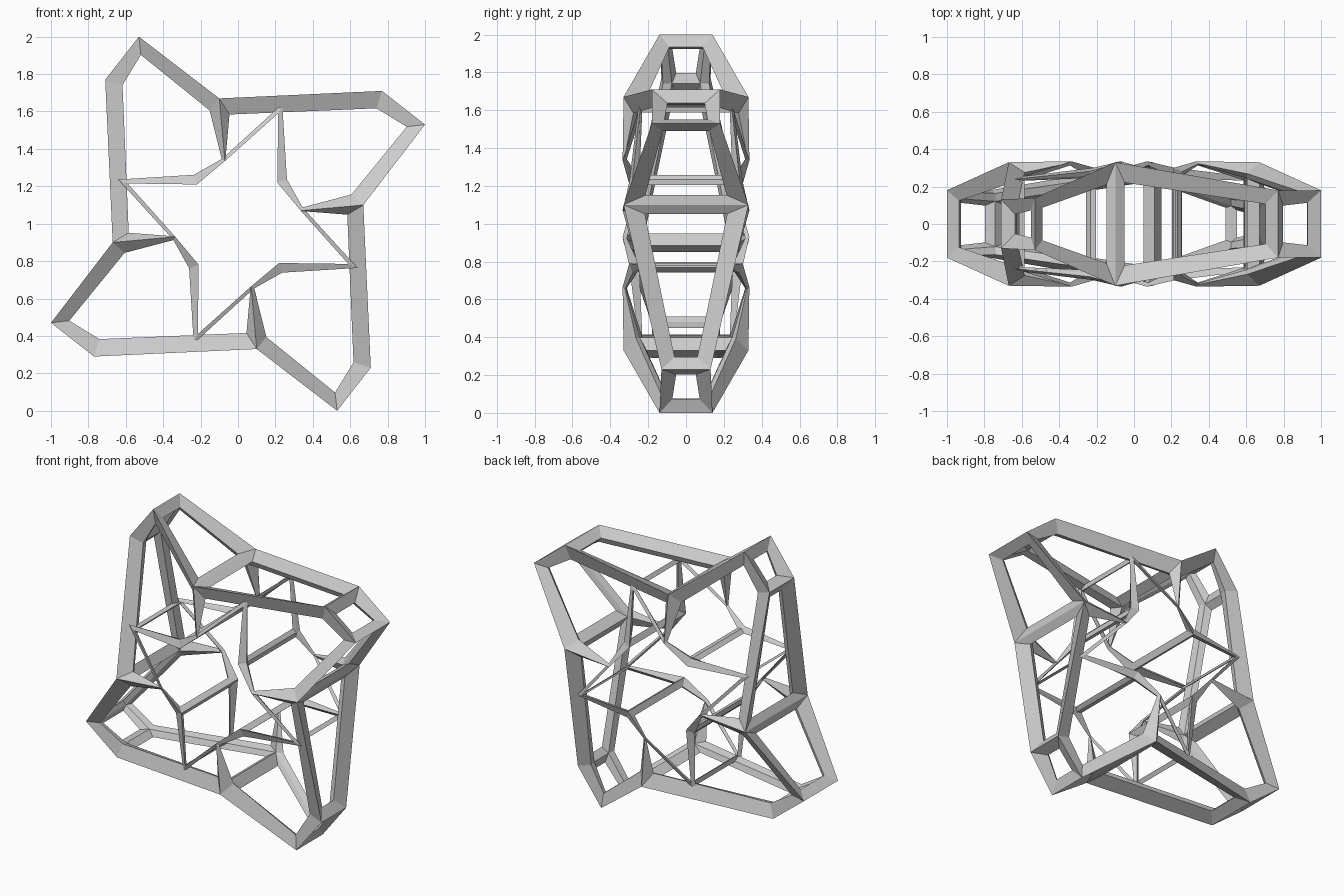
import bpy, bmesh

if "Cube" in bpy.data.objects:
    bpy.data.objects.remove(bpy.data.objects["Cube"])

# One quarter of the twisted star: (x, z relative to the hub, half depth)
A, B, C = (-.53, 1.0, .14), (-.71, .77, .13), (-.10, .67, .33)
D, E, F = (-.07, .335, .335), (.215, .59, .255), (.21, .22, .30)
WIDE_TIP = .18      # the left and right arms are deeper at their tips
OUTER, INNER = [B, A, C], [D, E, F]
WEIGHTS = [.95, .8, 1.0, .22, .3, .55]      # strut thickness at B A C D E F


def turn(p, k):
    x, z, d = p
    for _ in range(k % 4):
        x, z = z, -x
    return x, z, d


bm = bmesh.new()


def ring(points):
    """Mirrored vertex pairs (front, back) around the whole ring, clockwise."""
    out = []
    for k in range(4):
        for i, p in enumerate(points):
            x, z, d = turn(p, k)
            if points is OUTER and i < 2 and k % 2:
                d = WIDE_TIP
            out.append([bm.verts.new((x, s * d, z + 1)) for s in (-1, 1)])
    return out


outer = ring(OUTER)
inner = ring(INNER)


def panel(strip):
    """Crosswise panel between front and back along a strip of pairs."""
    bm.faces.new([p[0] for p in strip] + [p[1] for p in reversed(strip)])


# Rim panels, then hub panels (no cross strut at D)
for i in range(12):
    panel([outer[i], outer[(i + 1) % 12]])
for k in range(4):
    panel([inner[3 * k - 1], inner[3 * k], inner[3 * k + 1]])
    panel([inner[3 * k + 1], inner[3 * k + 2]])
# Front and back panel of each arm
for k in range(4):
    o = [outer[(3 * k + j) % 12] for j in (-1, 0, 1, 2)]
    n = [inner[(3 * k + j) % 12] for j in (0, -1, -2, -3)]
    for s in (0, 1):
        bm.faces.new([p[s] for p in o + n])
bmesh.ops.recalc_face_normals(bm, faces=bm.faces)
me = bpy.data.meshes.new("star_frame")
bm.to_mesh(me)
ob = bpy.data.objects.new("star_frame", me)
bpy.context.collection.objects.link(ob)

# Struts are stout on the rim and slim around the hub
group = ob.vertex_groups.new(name="strut_size")
for i in range(48):
    group.add([i], WEIGHTS[(i // 2) % 3 + (3 if i >= 24 else 0)], 'REPLACE')

# Turn every panel edge into a strut
w = ob.modifiers.new("struts", 'WIREFRAME')
w.thickness = .11
w.offset = -1
w.use_even_offset = True
w.use_replace = True
w.vertex_group = group.name
